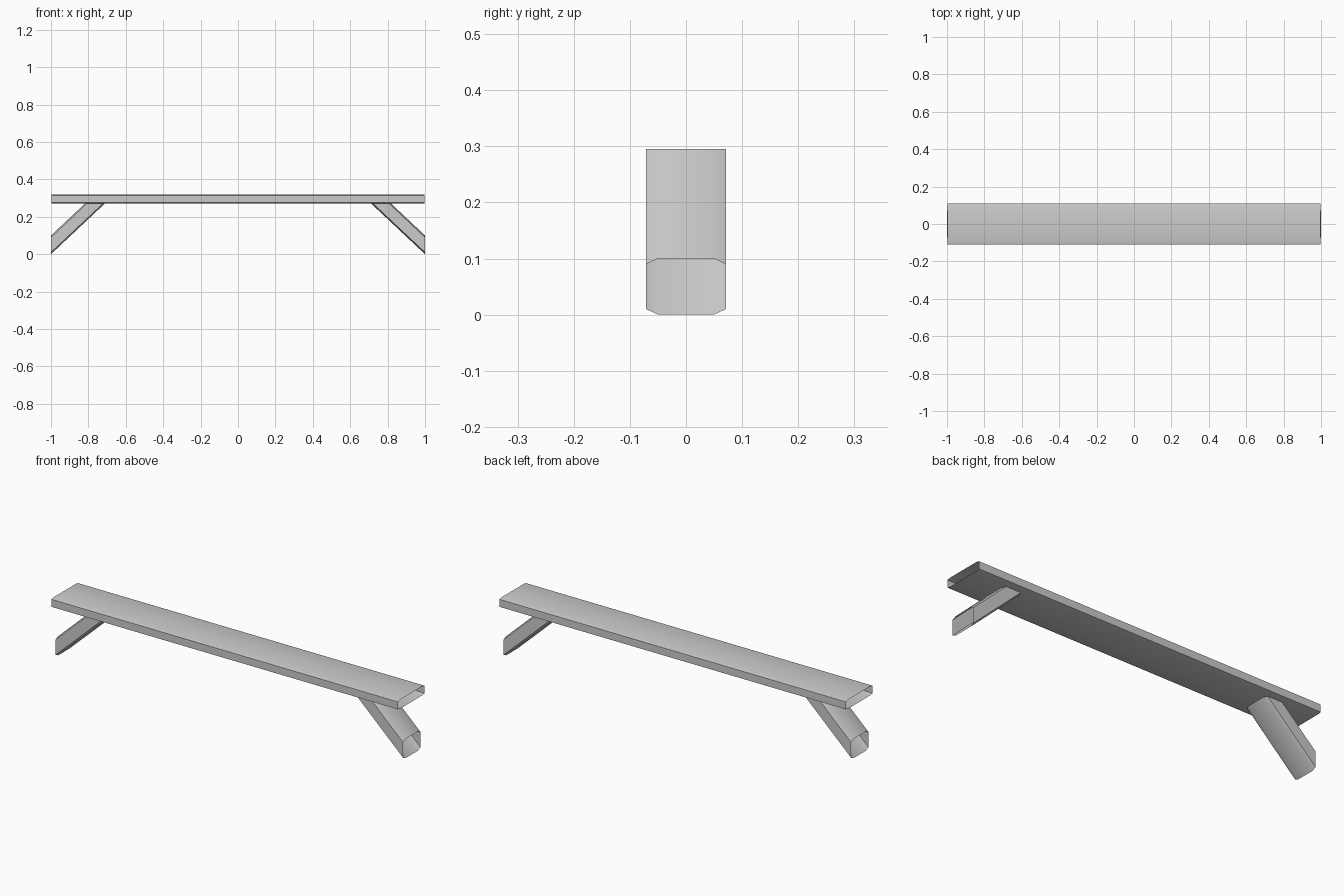
import bpy
import bmesh
import math

cube = bpy.data.objects.get("Cube")
if cube:
    bpy.data.objects.remove(cube, do_unlink=True)

grey = bpy.data.materials.new("plain_grey")
grey.use_nodes = True
colour = (0.6, 0.6, 0.6, 1)
grey.diffuse_color = colour
grey.node_tree.nodes["Principled BSDF"].inputs["Base Color"].default_value = colour


def section(half_w, low, high, cut_y, cut_z):
    """Flat rectangular tube outline with chamfered corners, as (y, z)."""
    right = [(half_w - cut_y, low), (half_w, low + cut_z),
             (half_w, high - cut_z), (half_w - cut_y, high)]
    return right + [(-y, z) for y, z in reversed(right)]


def tube(name, start, end):
    """Open thin-walled tube between two matching rings of points."""
    bm = bmesh.new()
    a = [bm.verts.new(p) for p in start]
    b = [bm.verts.new(p) for p in end]
    n = len(a)
    for i in range(n):
        j = (i + 1) % n
        bm.faces.new((a[i], a[j], b[j], b[i]))
    # Point the walls outward from the tube's axis
    centre = sum((v.co for v in bm.verts), a[0].co * 0) / (2 * n)
    bm.normal_update()
    for f in bm.faces:
        if f.normal.dot(f.calc_center_median() - centre) < 0:
            f.normal_flip()
    mesh = bpy.data.meshes.new(name)
    bm.to_mesh(mesh)
    bm.free()
    mesh.materials.append(grey)
    obj = bpy.data.objects.new(name, mesh)
    bpy.context.collection.objects.link(obj)
    bpy.ops.object.select_all(action="DESELECT")
    obj.select_set(True)
    bpy.context.view_layer.objects.active = obj
    bpy.ops.object.shade_smooth_by_angle(angle=math.radians(30))
    return obj


# Long horizontal beam, open at both ends
beam = section(0.11, 0.272, 0.319, 0.015, 0.004)
tube("beam", [(-0.997, y, z) for y, z in beam], [(0.997, y, z) for y, z in beam])

# Slanted legs: cut upright at the foot, level inside the beam
leg = section(0.0715, 0, 0.1, 0.022, 0.01)
top, slope = 0.295, 0.94
for name, side in (("left_leg", 1), ("right_leg", -1)):
    foot = [(side, y, z) for y, z in leg]
    head = [(side * (1 - (top - z) / slope), y, top) for y, z in leg]
    tube(name, foot, head)
